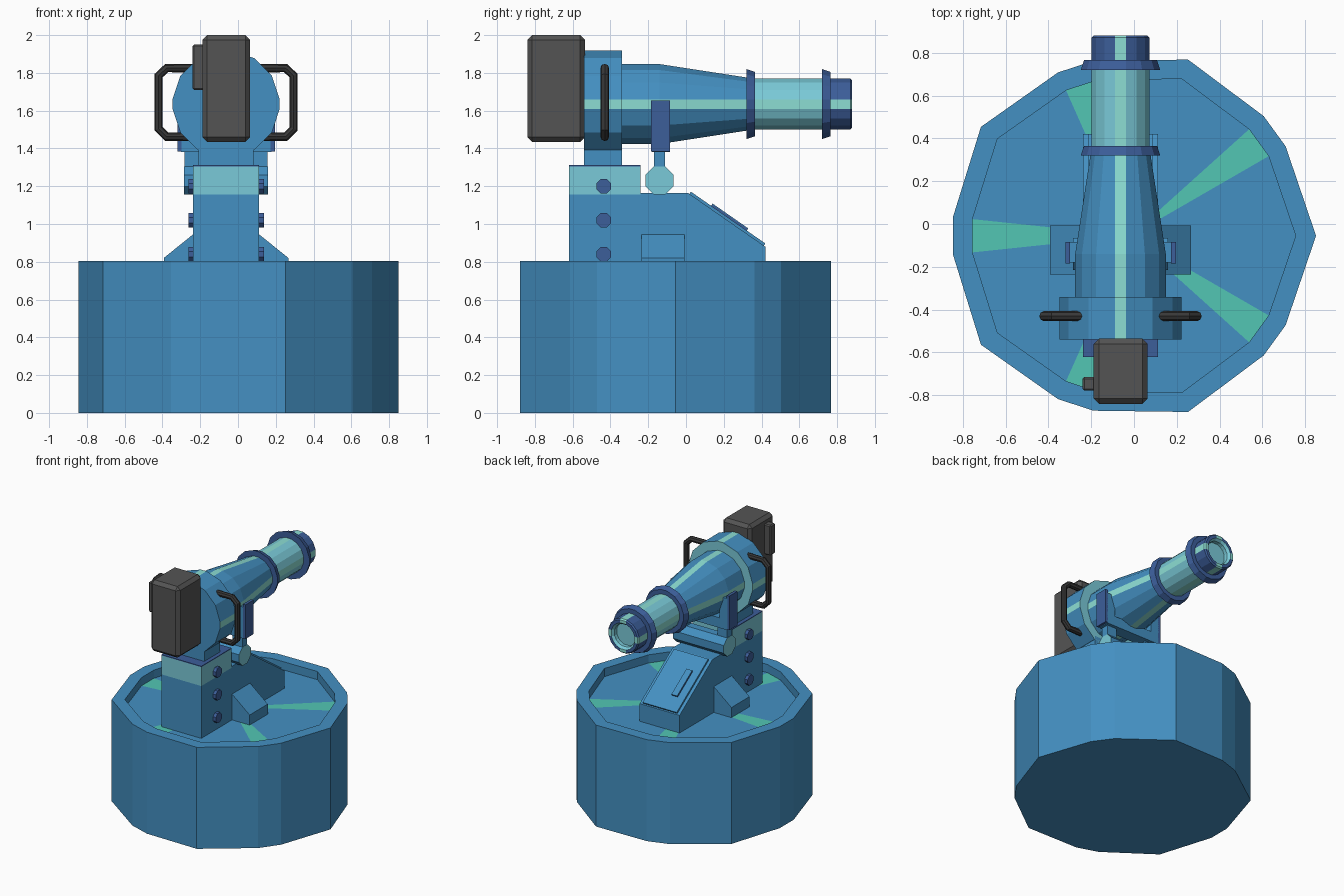
import bpy, bmesh, math

if "Cube" in bpy.data.objects:
    bpy.data.objects.remove(bpy.data.objects["Cube"])

CX, CZ = -0.063, 1.635      # cannon axis


def mat(name, r, g, b):
    m = bpy.data.materials.new(name)
    lin = lambda c: c / 12.92 if c <= 0.04045 else ((c + 0.055) / 1.055) ** 2.4
    m.diffuse_color = (lin(r / 255), lin(g / 255), lin(b / 255), 1)
    m.use_nodes = True
    m.node_tree.nodes["Principled BSDF"].inputs["Base Color"].default_value = m.diffuse_color
    return m


BLUE = mat("body blue", 68, 144, 194)
NAVY = mat("navy blue", 60, 94, 154)
AQUA = mat("light aqua", 122, 202, 216)
MINT = mat("stripe mint", 140, 222, 212)
GREEN = mat("floor green", 82, 198, 180)
GREY = mat("dark grey", 84, 84, 84)
BLACK = mat("handle black", 56, 56, 56)


def build(name, verts, faces, mats, idx=None, bevel=0):
    me = bpy.data.meshes.new(name)
    me.from_pydata(verts, [], faces)
    for m in mats:
        me.materials.append(m)
    if idx:
        for p, i in zip(me.polygons, idx):
            p.material_index = i
    bm = bmesh.new()
    bm.from_mesh(me)
    bmesh.ops.recalc_face_normals(bm, faces=bm.faces)
    if bevel:
        bmesh.ops.bevel(bm, geom=bm.edges[:], offset=bevel, segments=1, affect='EDGES')
    bm.to_mesh(me)
    bm.free()
    ob = bpy.data.objects.new(name, me)
    bpy.context.collection.objects.link(ob)
    return ob


def prism(name, prof, x0, x1, m, end=None, bevel=0):
    """Extrude a (y, z) profile along x."""
    n = len(prof)
    v = [(x, y, z) for x in (x0, x1) for y, z in prof]
    f = [(i, (i + 1) % n, n + (i + 1) % n, n + i) for i in range(n)]
    f += [tuple(range(n)), tuple(range(n, 2 * n))]
    return build(name, v, f, [m, end or m], [0] * n + [1, 1], bevel)


def box(name, x0, x1, y0, y1, z0, z1, m, bevel=0):
    return prism(name, [(y0, z0), (y1, z0), (y1, z1), (y0, z1)], x0, x1, m, bevel=bevel)


def ngon(y, z, r, n):
    return [(y + r * math.cos(math.tau * (k + .5) / n), z + r * math.sin(math.tau * (k + .5) / n))
            for k in range(n)]


def ring(y, r, h=0.025):
    """16 points with a narrow facet at each of the four main directions."""
    a = math.asin(min(h / r, 0.38))
    pts = []
    for k in range(4):
        for t in range(4):
            ang = k * math.pi / 2 + a + t * (math.pi / 2 - 2 * a) / 3
            pts.append((CX + r * math.cos(ang), y, CZ + r * math.sin(ang)))
    return pts


def loft(name, sections, mats, seg, stripe=None, caps=(0, 0)):
    """Loft rings along y; seg gives a material per band, stripe colours narrow facets."""
    v, f, idx = [], [], []
    for y, r in sections:
        v += ring(y, r)
    for s, m in enumerate(seg):
        for i in range(16):
            a, b = s * 16 + i, s * 16 + (i + 1) % 16
            f.append((a, b, b + 16, a + 16))
            idx.append(stripe if stripe is not None and i % 4 == 3 and m >= 0 else abs(m))
    f += [tuple(range(16)), tuple(range(len(v) - 16, len(v)))]
    return build(name, v, f, mats, idx + list(caps))


# round base: five-fold outline, raised rim, floor with green wedges
def outline(s, z):
    return [(-0.015 + s * r * math.cos(math.radians(a + 72 * k)),
             -0.055 + s * r * math.sin(math.radians(a + 72 * k)), z)
            for k in range(5) for a, r in ((0, .865), (30, .835), (42, .835))]


FLOOR = 0.74
v = outline(1, 0) + outline(1, .805) + outline(.89, .805) + outline(.89, FLOOR) + [(-.015, -.055, FLOOR)]
f, idx = [tuple(range(15))], [0]
for i in range(15):
    j = (i + 1) % 15
    for s in (0, 15, 30):
        f.append((s + i, s + j, s + 15 + j, s + 15 + i))
        idx.append(0)
    f.append((45 + i, 45 + j, 60))
    idx.append(1 if i % 3 == 1 else 0)
build("base_drum", v, f, [BLUE, GREEN], idx)

# pedestal with sloped console
XL, XR = CX - .175, CX + .175
prism("pedestal", [(-.62, FLOOR), (.42, FLOOR), (.42, .88), (.01, 1.165), (-.24, 1.165),
                   (-.24, 1.155), (-.62, 1.155)], XL, XR, BLUE)
box("pedestal_cap", XL, XR, -.62, -.24, 1.155, 1.305, AQUA)
box("pedestal_cap_top", XL, XR, -.62, -.24, 1.305, 1.312, NAVY)


def slope_plate(name, s0, s1, n0, n1, x0, x1, m):
    d, n = (.821, -.571), (.571, .821)
    q = [(.01 + s * d[0] + k * n[0], 1.165 + s * d[1] + k * n[1])
         for s, k in ((s0, n0), (s1, n0), (s1, n1), (s0, n1))]
    prism(name, q, x0, x1, m)


slope_plate("console_panel", .01, .49, -.01, .014, CX - .15, CX + .15, BLUE)
slope_plate("console_slot", .14, .37, 0, .024, CX - .09, CX - .04, NAVY)
slope_plate("console_slot_face", .14, .37, .024, .028, CX - .09, CX - .04, BLUE)

# neck between pedestal and breech
box("neck", CX - .145, CX + .145, -.54, -.34, 1.305, 1.42, BLUE)

# parts repeated on both sides
for s, side in ((-1, "left"), (1, "right")):
    X = lambda d: CX + s * d
    # bolts
    for k, z in enumerate((.84, 1.02, 1.2)):
        prism(f"bolt_{side}_{k}", ngon(-.435, z, .041, 8), X(.16), X(.2), NAVY)
    # wedge box
    prof = [(.1, FLOOR), (.33, FLOOR), (.33, .82), (.175, .945), (.1, .945)]
    n = len(prof)
    v = [(X(d), y, z) for y in (-.235, -.008) for d, z in prof]
    f = [(i, (i + 1) % n, n + (i + 1) % n, n + i) for i in range(n)]
    build(f"side_wedge_{side}", v, f + [tuple(range(n)), tuple(range(n, 2 * n))], [BLUE])
    # pivot stem and arm
    box(f"pivot_stem_{side}", X(.135), X(.22), -.17, -.11, 1.23, 1.4, BLUE)
    box(f"cradle_arm_{side}", X(.17), X(.24), -.18, -.085, 1.38, 1.63, BLUE)
    box(f"cradle_plate_{side}", X(.235), X(.258), -.185, -.085, 1.385, 1.655, NAVY)
    # grab handle
    cu = bpy.data.curves.new("handle_path", 'CURVE')
    cu.dimensions = '3D'
    cu.bevel_depth, cu.bevel_resolution, cu.use_fill_caps = .023, 2, True
    path = [(.15, 1.825), (.315, 1.825), (.358, 1.785), (.358, 1.505), (.315, 1.462), (.2, 1.462)]
    sp = cu.splines.new('POLY')
    sp.points.add(len(path) - 1)
    for p, (d, z) in zip(sp.points, path):
        p.co = (X(d), -.43, z, 1)
    tmp = bpy.data.objects.new("handle_path", cu)
    bpy.context.collection.objects.link(tmp)
    bpy.context.view_layer.update()
    me = bpy.data.meshes.new_from_object(tmp.evaluated_get(bpy.context.evaluated_depsgraph_get()))
    bpy.data.objects.remove(tmp)
    me.materials.clear()
    me.materials.append(BLACK)
    for p in me.polygons:
        p.use_smooth = False
    bpy.context.collection.objects.link(bpy.data.objects.new(f"handle_{side}", me))

# cradle bar and pivot roller
box("cradle_bar", CX - .24, CX + .24, -.18, -.085, 1.38, 1.46, BLUE)
prism("pivot_roller", ngon(-.14, 1.23, .08, 8), CX - .222, CX + .222, BLUE, AQUA)

# cannon, back to front
loft("breech", [(-.54, .285), (-.34, .285)], [BLUE, MINT, AQUA], [0], 1, (0, 2))
loft("barrel_cone", [(-.34, .213), (-.14, .213), (.34, .14)], [BLUE, MINT], [0, 0], 1)
loft("rear_ring", [(.32, .187), (.365, .172)], [NAVY], [0])
loft("barrel_tube", [(.34, .137), (.75, .137)], [AQUA, MINT], [0], 1)
loft("front_ring", [(.72, .187), (.765, .172)], [NAVY], [0])
loft("muzzle", [(.75, .137), (.87, .137), (.88, .128), (.88, .105), (.86, .09), (.83, .09)],
     [NAVY, MINT, AQUA], [0, 0, 0, -2, -2], 1, (0, 2))

# rear control box
box("control_box", CX - .125, CX + .127, -.84, -.535, 1.435, 2.0, GREY, .025)
box("control_box_side", -.24, CX - .11, -.778, -.715, 1.71, 1.95, GREY, .008)
